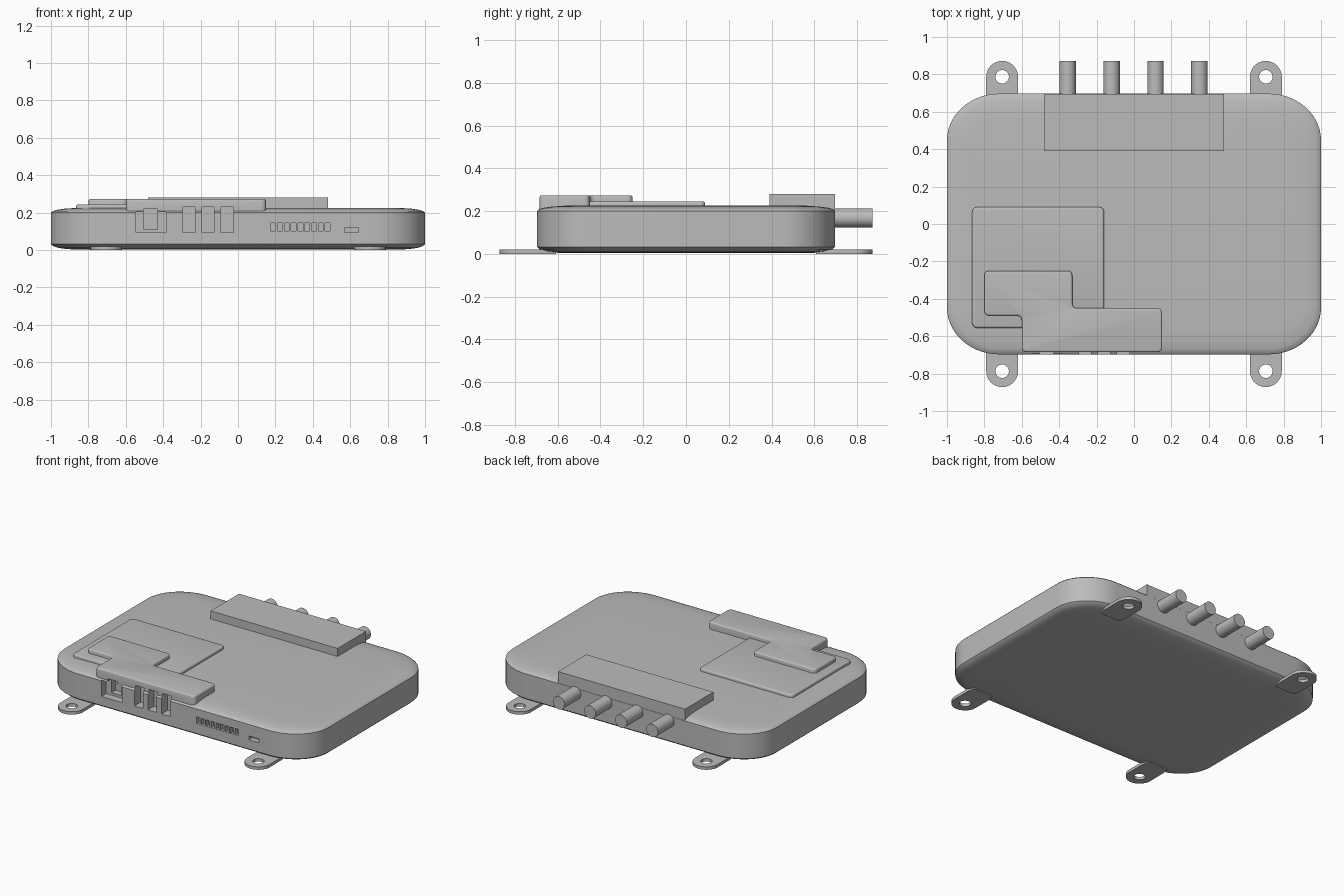
import bpy, bmesh, math
from mathutils import Matrix

if "Cube" in bpy.data.objects:
    bpy.data.objects.remove(bpy.data.objects["Cube"], do_unlink=True)

grey = bpy.data.materials.new("plain grey")
grey.use_nodes = True
GREY = (0.5, 0.5, 0.5, 1)
grey.diffuse_color = GREY
grey.node_tree.nodes["Principled BSDF"].inputs["Base Color"].default_value = GREY


def finish(name, bm, smooth=None):
    bmesh.ops.recalc_face_normals(bm, faces=bm.faces)
    mesh = bpy.data.meshes.new(name)
    bm.to_mesh(mesh)
    bm.free()
    mesh.materials.append(grey)
    ob = bpy.data.objects.new(name, mesh)
    bpy.context.collection.objects.link(ob)
    if smooth:
        shade(ob, smooth)
    return ob


def shade(ob, angle):
    bpy.ops.object.select_all(action='DESELECT')
    ob.select_set(True)
    bpy.context.view_layer.objects.active = ob
    bpy.ops.object.shade_smooth_by_angle(angle=math.radians(angle))


def add_box(bm, x0, x1, y0, y1, z0, z1):
    m = (Matrix.Translation(((x0 + x1) / 2, (y0 + y1) / 2, (z0 + z1) / 2))
         @ Matrix.Diagonal((x1 - x0, y1 - y0, z1 - z0, 1)))
    bmesh.ops.create_cube(bm, size=1, matrix=m)


def loft(bm, rings):
    """Skin a stack of equal closed loops and cap both ends."""
    loops = [[bm.verts.new(p) for p in ring] for ring in rings]
    n = len(loops[0])
    for a, b in zip(loops, loops[1:]):
        for i in range(n):
            bm.faces.new((a[i], a[(i + 1) % n], b[(i + 1) % n], b[i]))
    bm.faces.new(loops[0][::-1])
    bm.faces.new(loops[-1])


def rounded_ring(inset, z, steps=14):
    rx, ry = 0.28 - inset * 0.6, 0.25 - inset * 0.6
    pts = []
    for q, (sx, sy) in enumerate([(1, 1), (-1, 1), (-1, -1), (1, -1)]):
        for i in range(steps + 1):
            a = math.pi / 2 * (q + i / steps)
            pts.append((sx * (1 - inset - rx) + rx * math.cos(a),
                        sy * (0.697 - inset - ry) + ry * math.sin(a), z))
    return pts


def plate(name, outline, z0, z1, corner=0.025, edge=0.01):
    """Flat slab with rounded corners and a softened top edge."""
    bm = bmesh.new()
    loft(bm, [[(x, y, z) for x, y in outline] for z in (z0, z1)])
    upright = [e for e in bm.edges if abs(e.verts[0].co.z - e.verts[1].co.z) > 0.001]
    bmesh.ops.bevel(bm, geom=upright, offset=corner, segments=5, profile=0.5, affect='EDGES')
    rim = [e for e in bm.edges if all(v.co.z > z1 - 0.0001 for v in e.verts)]
    bmesh.ops.bevel(bm, geom=rim, offset=edge, segments=3, profile=0.5, affect='EDGES')
    return finish(name, bm)


# Main housing: vertical wall with shallow crowned top and bottom rims
bm = bmesh.new()
loft(bm, [rounded_ring(i, z) for i, z in [
    (0.13, 0.003), (0.08, 0.006), (0.04, 0.012), (0.012, 0.021), (0, 0.032),
    (0, 0.2), (0.008, 0.208), (0.03, 0.215), (0.07, 0.221), (0.13, 0.225)]])
housing = finish("housing", bm)

# Raised plates on the top
lower_plate = plate("lower_plate", [(-0.865, -0.555), (-0.16, -0.555),
                                    (-0.16, 0.09), (-0.865, 0.09)], 0.2, 0.245)
upper_plate = plate("stepped_plate", [
    (-0.6, -0.685), (0.15, -0.685), (0.15, -0.45), (-0.33, -0.45),
    (-0.33, -0.25), (-0.8, -0.25), (-0.8, -0.49), (-0.6, -0.49)], 0.205, 0.273)

# Sockets, slots and indicator windows cut into the front
bm = bmesh.new()
front = -0.75
add_box(bm, -0.545, -0.385, front, -0.645, 0.093, 0.203)
add_box(bm, -0.505, -0.43, front, -0.6, 0.11, 0.22)
for x in (-0.295, -0.193, -0.09):
    add_box(bm, x, x + 0.065, front, -0.63, 0.095, 0.23)
for i in range(9):
    x = 0.175 + i * 0.0363
    add_box(bm, x, x + 0.026, front, -0.67, 0.102, 0.145)
add_box(bm, 0.57, 0.645, front, -0.66, 0.095, 0.122)
cutter = finish("port_cutter", bm)
cutter.hide_render = True
for ob in (housing, upper_plate):
    mod = ob.modifiers.new("ports", 'BOOLEAN')
    mod.object = cutter
    mod.operation = 'DIFFERENCE'
    mod.solver = 'EXACT'
    mod.use_self = True
    bpy.context.view_layer.objects.active = ob
    bpy.ops.object.modifier_apply(modifier=mod.name)
bpy.data.objects.remove(cutter, do_unlink=True)
for ob in (housing, lower_plate, upper_plate):
    shade(ob, 35)

# Rear connector cover
bm = bmesh.new()
add_box(bm, -0.48, 0.48, 0.39, 0.696, 0.15, 0.28)
finish("rear_cover", bm)

# Round rear connectors
for i in range(4):
    bm = bmesh.new()
    m = (Matrix.Translation((-0.355 + i * 0.235, 0.76, 0.168))
         @ Matrix.Rotation(math.pi / 2, 4, 'X'))
    bmesh.ops.create_cone(bm, cap_ends=True, segments=32, radius1=0.044,
                          radius2=0.044, depth=0.225, matrix=m)
    finish(f"rear_connector_{i + 1}", bm, 35)


# Mounting tabs: rounded ends with a screw hole
def mounting_tab(name, sx, sy, n=32):
    cx, cy, r, hole, z1 = 0.705, 0.787, 0.085, 0.036, 0.02
    bm = bmesh.new()
    outer, inner = [], []
    for i in range(n):
        a = 2 * math.pi * i / n
        c, s = math.cos(a), math.sin(a)
        if s >= -0.001:
            p = (r * c, r * s)
        else:
            # stretch the lower half into a straight-sided strip
            k = min(1 / max(abs(c), 0.001), 1 / abs(s) * 2.1)
            p = (r * c * k, r * s * k)
        outer.append((sx * (cx + p[0]), sy * (cy + p[1])))
        inner.append((sx * (cx + hole * c), sy * (cy + hole * s)))
    loops = [[bm.verts.new((x, y, z)) for x, y in ring]
             for ring, z in ((outer, 0), (outer, z1), (inner, z1), (inner, 0))]
    for k in range(4):
        a, b = loops[k], loops[(k + 1) % 4]
        for i in range(n):
            j = (i + 1) % n
            bm.faces.new((a[i], a[j], b[j], b[i]))
    finish(name, bm, 35)


for sx, side in ((1, "left"), (-1, "right")):
    for sy, end in ((1, "rear"), (-1, "front")):
        mounting_tab(f"{end}_{side}_mounting_tab", sx, sy)
